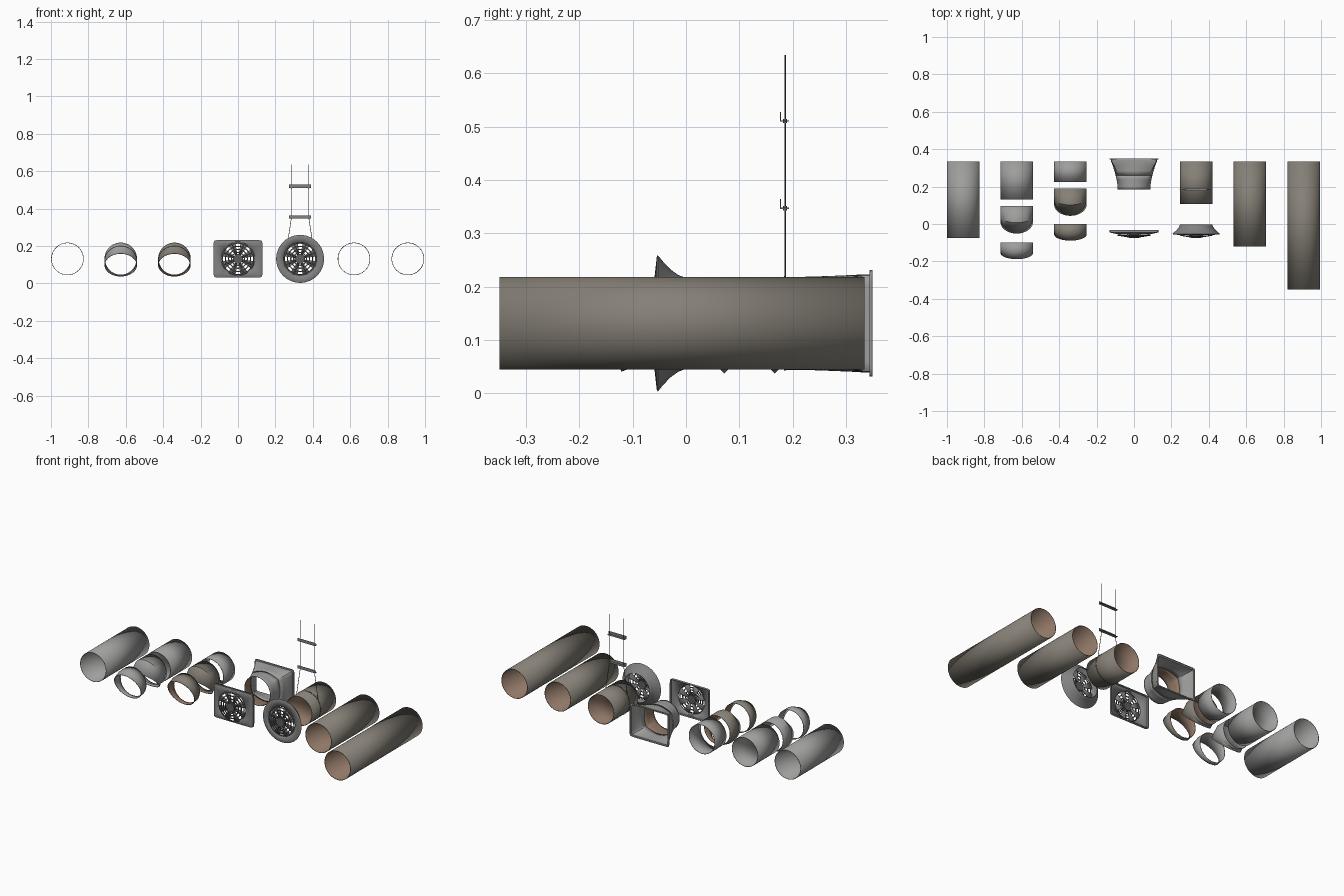
import bpy, bmesh, math
from mathutils import Vector, Matrix

if "Cube" in bpy.data.objects:
    bpy.data.objects.remove(bpy.data.objects["Cube"])

N = 96          # sides of round parts
R = 0.087       # duct radius
CZ = 0.131      # height of duct axis


def material(name, rgb):
    m = bpy.data.materials.new(name)
    m.diffuse_color = (*rgb, 1)
    m.use_nodes = True
    m.node_tree.nodes["Principled BSDF"].inputs["Base Color"].default_value = m.diffuse_color
    return m


GREY = material("galvanised grey", (0.34, 0.34, 0.335))
TAUPE = material("warm grey", (0.235, 0.215, 0.182))
BROWN = material("lining brown", (0.27, 0.18, 0.13))
PLATE = material("plate grey", (0.22, 0.22, 0.22))
DARK = material("grille dark grey", (0.11, 0.11, 0.11))


def finish(name, bm, mats, thick=0):
    me = bpy.data.meshes.new(name)
    bm.to_mesh(me)
    bm.free()
    ob = bpy.data.objects.new(name, me)
    bpy.context.collection.objects.link(ob)
    for m in mats:
        me.materials.append(m)
    bpy.ops.object.select_all(action='DESELECT')
    ob.select_set(True)
    bpy.context.view_layer.objects.active = ob
    bpy.ops.object.shade_smooth_by_angle(angle=math.radians(30))
    if thick:
        s = ob.modifiers.new("sheet", 'SOLIDIFY')
        s.thickness, s.offset = thick, -1
        s.material_offset = len(mats) - 1
    return ob


def loft(name, x, rings, mats, thick=0.003):
    """Skin rings given from back to front; points are (x, y, z) about the axis."""
    bm = bmesh.new()
    rows = [[bm.verts.new((x + p[0], p[1], CZ + p[2])) for p in ring] for ring in rings]
    for a, b in zip(rows, rows[1:]):
        for i in range(N):
            j = (i + 1) % N
            bm.faces.new((a[i], a[j], b[j], b[i]))
    return finish(name, bm, mats, thick)


ANG = [2 * math.pi * i / N for i in range(N)]


def circle(y, r=R):
    return [(r * math.cos(a), y, r * math.sin(a)) for a in ANG]


def box_ring(y, a, b, w=1.0):
    """Rounded rectangle blended with the duct circle by w."""
    pts = []
    for t in ANG:
        c, s = math.cos(t), math.sin(t)
        rho = (abs(c / a) ** 22 + abs(s / b) ** 22) ** (-1 / 22)
        rho = R + (rho - R) * w
        pts.append((rho * c, y, rho * s))
    return pts


def tube(name, x, y0, y1, mats):
    loft(name, x, [circle(y0), circle(y1)], mats)


def bend(name, x, y0, deg, collar, mats):
    """Mitred elbow turning down towards the front."""
    t = math.radians(deg)
    d = Vector((0, -math.cos(t), -math.sin(t)))
    m = Vector((0, y0 - collar, -R))
    end = m + d * 0.010
    miter, front = [], []
    for px, _, pz in circle(0):
        p = Vector((px, m.y - (pz + R) * math.tan(t / 2), pz))
        miter.append(p)
        front.append(p + d * (end - p).dot(d))
    loft(name, x, [circle(y0), miter, front], mats)


def rod(bm, p, q, r, seg=8):
    p, q = Vector(p), Vector(q)
    rot = (q - p).to_track_quat('Z', 'Y').to_matrix().to_4x4()
    bmesh.ops.create_cone(bm, cap_ends=True, segments=seg, radius1=r, radius2=r,
                          depth=(q - p).length, matrix=Matrix.Translation((p + q) / 2) @ rot)


def block(bm, lo, hi):
    lo, hi = Vector(lo), Vector(hi)
    bmesh.ops.create_cube(bm, size=1, matrix=Matrix.Translation((lo + hi) / 2)
                          @ Matrix.Diagonal((*(hi - lo), 1)))


# Straight ducts
tube("grey_duct", -0.912, 0.335, -0.075, [GREY])
tube("bend_duct_long", -0.627, 0.335, 0.13, [GREY])
tube("bend_duct_short", -0.34, 0.335, 0.225, [GREY])
tube("lined_duct_short", 0.332, 0.335, 0.107, [TAUPE, BROWN])
tube("lined_duct_medium", 0.62, 0.335, -0.12, [TAUPE, BROWN])
tube("lined_duct_long", 0.908, 0.335, -0.35, [TAUPE, BROWN])

# Mitred bends
bend("grey_bend_wide", -0.627, 0.095, 45, 0.016, [GREY])
bend("grey_bend_slight", -0.627, -0.10, 22.5, 0.012, [GREY])
bend("lined_bend_wide", -0.34, 0.19, 45, 0.016, [TAUPE, BROWN])
bend("lined_bend_slight", -0.34, -0.001, 22.5, 0.012, [TAUPE, BROWN])

# Round to rectangular adapter
A, B = 0.122, 0.092
loft("adapter_neck", 0, [box_ring(y, A, B, w) for y, w in
     ((0.26, 0.32), (0.24, 0.18), (0.22, 0.08), (0.2, 0.02), (0.185, 0))], [GREY, BROWN])
loft("adapter_mouth", 0, [box_ring(0.35, 0.13, 0.1), box_ring(0.344, 0.13, 0.1),
     box_ring(0.344, A, B)] + [box_ring(y, A, B, w) for y, w in
     ((0.333, 1), (0.31, 0.74), (0.285, 0.52), (0.26, 0.32))], [GREY])


def grille(name, x, y):
    # Slotted back plate: eight wedges around a hub disc
    bm = bmesh.new()
    for k in range(8):
        lo, hi = [], []
        for i in range(6):
            a = math.radians(45 * k + 9 + 27 * i / 5)
            for row, r in ((lo, 0.022), (hi, 0.09)):
                row.append(bm.verts.new((x + r * math.cos(a), y, CZ + r * math.sin(a))))
        for i in range(5):
            bm.faces.new((lo[i], lo[i + 1], hi[i + 1], hi[i]))
    finish(name + "_slotted_plate", bm, [PLATE], 0.003)
    # Domed guard: concentric rings, spokes and hub
    for k, r in enumerate((0.084, 0.067, 0.05, 0.034)):
        f = y - 0.006 - 0.003 * k
        loft(f"{name}_guard_ring_{k + 1}", x,
             [circle(f, r + 0.003), circle(f - 0.003, r + 0.003), circle(f - 0.003, r - 0.003),
              circle(f, r - 0.003), circle(f, r + 0.003)], [DARK], 0)
    bm = bmesh.new()
    for k in range(8):
        a = math.radians(45 * k + 22.5)
        c, s = math.cos(a), math.sin(a)
        rod(bm, (x + 0.015 * c, y - 0.017, CZ + 0.015 * s),
            (x + 0.09 * c, y - 0.004, CZ + 0.09 * s), 0.003, 6)
    finish(name + "_guard_spokes", bm, [DARK])
    bm = bmesh.new()
    rod(bm, (x, y + 0.002, CZ), (x, y - 0.02, CZ), 0.026, 32)
    finish(name + "_hub", bm, [DARK])


# Rectangular vent cover
loft("square_vent_frame", 0, [box_ring(-0.031, 0.13, 0.1), box_ring(-0.045, 0.13, 0.1),
     box_ring(-0.047, 0.122, 0.092), box_ring(-0.055, 0.1, 0.09, 0.0)], [PLATE])
grille("square_vent", 0, -0.054)

# Flared round vent cover
loft("round_vent_flare", 0.332, [circle(y, r) for y, r in
     ((-0.002, 0.086), (-0.015, 0.091), (-0.03, 0.102), (-0.044, 0.117), (-0.053, 0.128),
      (-0.055, 0.124), (-0.059, 0.088))], [PLATE], 0.002)
grille("round_vent", 0.332, -0.055)

# Hanging bracket: strap round the duct, threaded rods and angle bars
HX, HY = 0.332, 0.186
loft("hanger_strap", HX, [circle(HY + 0.002, 0.0885), circle(HY - 0.002, 0.0885)], [DARK], 0.001)
bm = bmesh.new()
for s in (-1, 1):
    top = (HX + s * 0.047, HY, 0.635)
    knee = (HX + s * 0.047, HY, 0.347)
    rod(bm, top, knee, 0.0015)
    rod(bm, knee, (HX + s * 0.072, HY, 0.182), 0.0015)
finish("hanger_rods", bm, [DARK])
for k, z in enumerate((0.347, 0.511)):
    bm = bmesh.new()
    block(bm, (HX - 0.058, HY - 0.01, z - 0.001), (HX + 0.058, HY + 0.007, z + 0.001))
    block(bm, (HX - 0.058, HY - 0.01, z), (HX + 0.058, HY - 0.008, z + 0.017))
    for s in (-1, 1):
        x = HX + s * 0.047
        rod(bm, (x, HY, z - 0.004), (x, HY, z + 0.004), 0.004, 6)
    finish(f"hanger_angle_bar_{k + 1}", bm, [PLATE])
